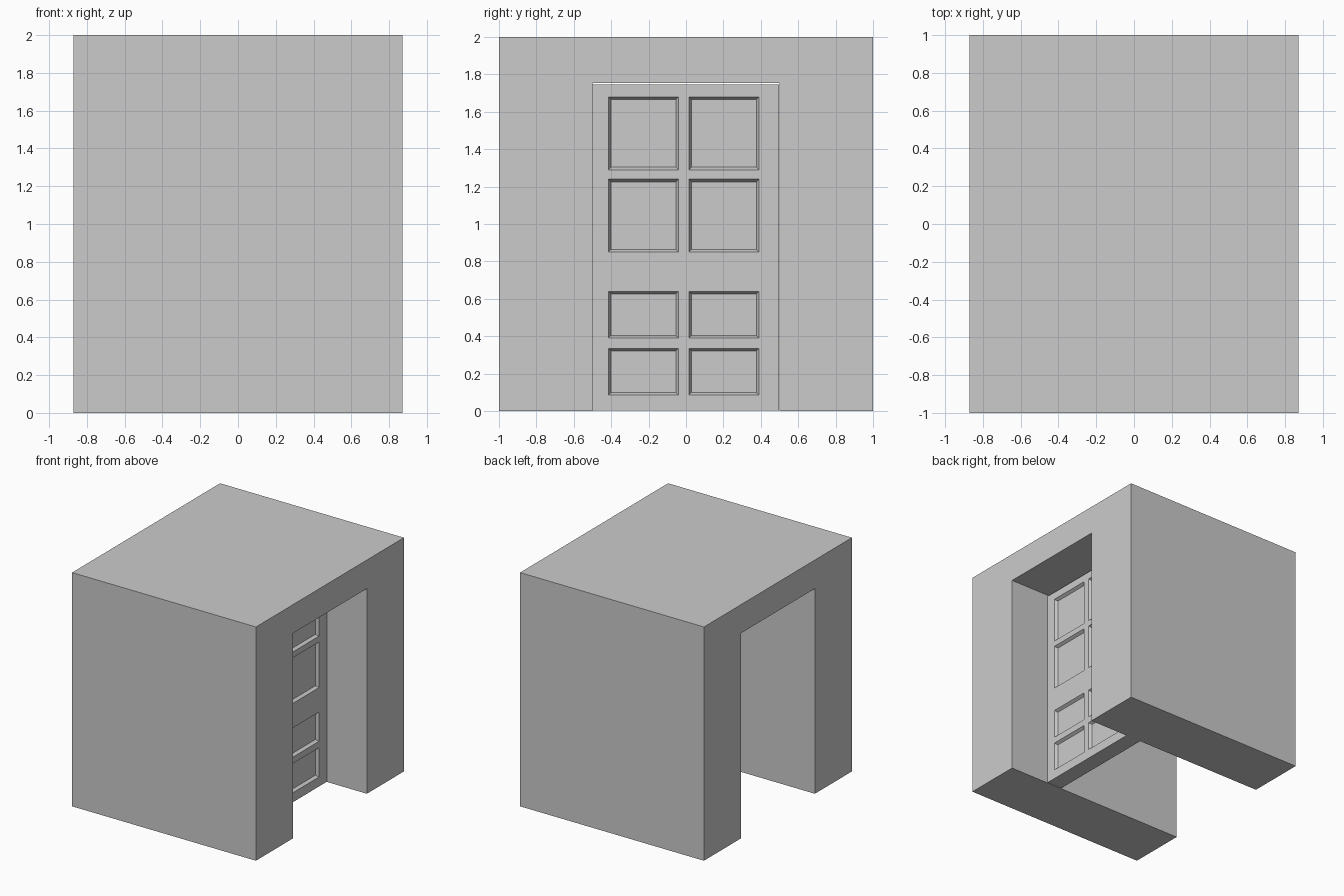
import bpy
import bmesh

if "Cube" in bpy.data.objects:
    bpy.data.objects.remove(bpy.data.objects["Cube"])


def finish(bm, name):
    bmesh.ops.recalc_face_normals(bm, faces=bm.faces)
    mesh = bpy.data.meshes.new(name)
    bm.to_mesh(mesh)
    bm.free()
    obj = bpy.data.objects.new(name, mesh)
    bpy.context.collection.objects.link(obj)
    return obj


# Thick wall block: arch profile in YZ, extruded along X
HALF = 0.87
profile = [(-1, 0), (-0.5, 0), (-0.5, 1.755), (0.5, 1.755),
           (0.5, 0), (1, 0), (1, 2), (-1, 2)]
bm = bmesh.new()
face = bm.faces.new([bm.verts.new((-HALF, y, z)) for y, z in profile])
ext = bmesh.ops.extrude_face_region(bm, geom=[face])
moved = [v for v in ext["geom"] if isinstance(v, bmesh.types.BMVert)]
bmesh.ops.translate(bm, verts=moved, vec=(2 * HALF, 0, 0))
# the source face is kept by the extrude, so the block is closed
finish(bm, "doorway_block")

# Door leaf: half thickness with recessed panels, mirrored through its centre
X_CENTRE, X_HALF = 0.422, 0.072
ys = [-0.52, -0.415, -0.04, 0.015, 0.39, 0.496]
zs = [0.004, 0.085, 0.335, 0.39, 0.64, 0.85, 1.24, 1.29, 1.68, 1.745]
bm = bmesh.new()
grid = [[bm.verts.new((X_HALF, y, z)) for y in ys] for z in zs]
panels = []
for r in range(len(zs) - 1):
    for c in range(len(ys) - 1):
        f = bm.faces.new((grid[r][c], grid[r][c + 1],
                          grid[r + 1][c + 1], grid[r + 1][c]))
        if r % 2 and c % 2:
            panels.append(f)
rim = [e for e in bm.edges if e.is_boundary]

# Bevelled recesses
bm.normal_update()
bmesh.ops.inset_individual(bm, faces=panels, thickness=0.02, depth=-0.025)

# Door edges, back to the mirror plane
ext = bmesh.ops.extrude_edge_only(bm, edges=rim)
for v in ext["geom"]:
    if isinstance(v, bmesh.types.BMVert):
        v.co.x = 0
door = finish(bm, "panelled_door")
door.location.x = X_CENTRE
mirror = door.modifiers.new("both_sides", 'MIRROR')
mirror.use_axis = (True, False, False)
mirror.use_clip = True
